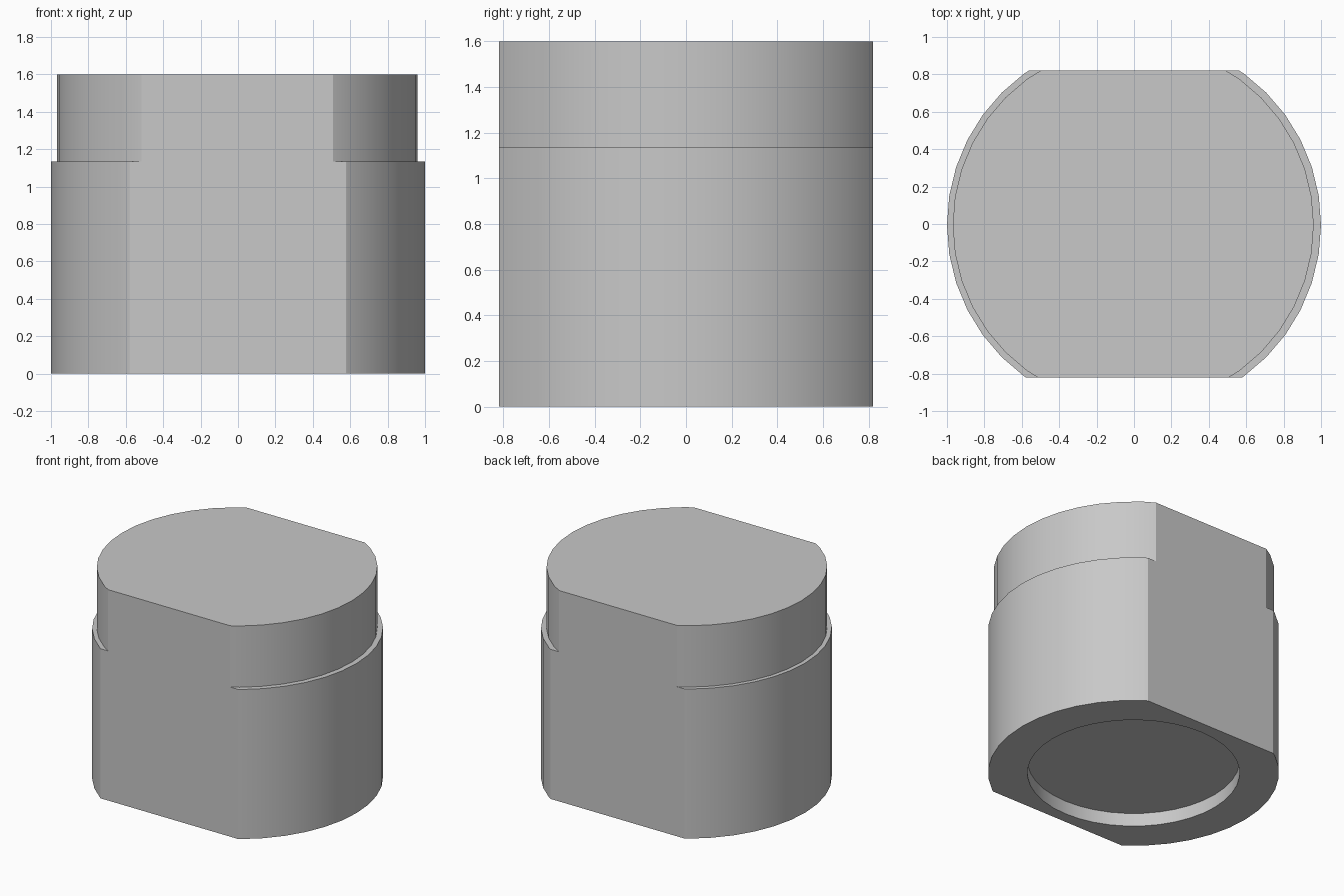
import bpy
import bmesh
from math import cos, sin, tau

old = bpy.data.objects.get("Cube")
if old:
    bpy.data.objects.remove(old, do_unlink=True)

SEGMENTS = 40
CENTER_Y = -0.005   # axis of the round body
FLAT_Y = 0.82       # distance of the two flats

grey = bpy.data.materials.new("plain_grey")
grey.use_nodes = True
color = (0.58, 0.58, 0.58, 1)
grey.diffuse_color = color
grey.node_tree.nodes["Principled BSDF"].inputs["Base Color"].default_value = color

bm = bmesh.new()


def ring(radius, z, x=0.0):
    return [bm.verts.new((x + radius * cos(tau * i / SEGMENTS),
                          CENTER_Y + radius * sin(tau * i / SEGMENTS), z))
            for i in range(SEGMENTS)]


# Turned profile: recess floor, recess wall, underside, body, step, cap
profile = [(0.73, 0.1), (0.73, 0), (1, 0), (1, 1.135),
           (0.965, 1.135, -0.004), (0.965, 1.6, -0.004)]
rings = [ring(*p) for p in profile]
for a, b in zip(rings, rings[1:]):
    for i in range(SEGMENTS):
        j = (i + 1) % SEGMENTS
        bm.faces.new((a[i], a[j], b[j], b[i]))
bm.faces.new(rings[0])
bm.faces.new(rings[-1])

# Two parallel flats, front and back
for side in (-1, 1):
    cut = bmesh.ops.bisect_plane(
        bm, geom=bm.verts[:] + bm.edges[:] + bm.faces[:], dist=1e-5,
        plane_co=(0, side * FLAT_Y, 0), plane_no=(0, side, 0), clear_outer=True)
    edges = [e for e in cut["geom_cut"] if isinstance(e, bmesh.types.BMEdge)]
    bmesh.ops.holes_fill(bm, edges=edges, sides=0)

bmesh.ops.recalc_face_normals(bm, faces=bm.faces[:])
mesh = bpy.data.meshes.new("stepped_body")
bm.to_mesh(mesh)
bm.free()
mesh.materials.append(grey)

body = bpy.data.objects.new("stepped_body", mesh)
bpy.context.collection.objects.link(body)
bpy.ops.object.select_all(action="DESELECT")
body.select_set(True)
bpy.context.view_layer.objects.active = body
bpy.ops.object.shade_smooth_by_angle(angle=0.5)
